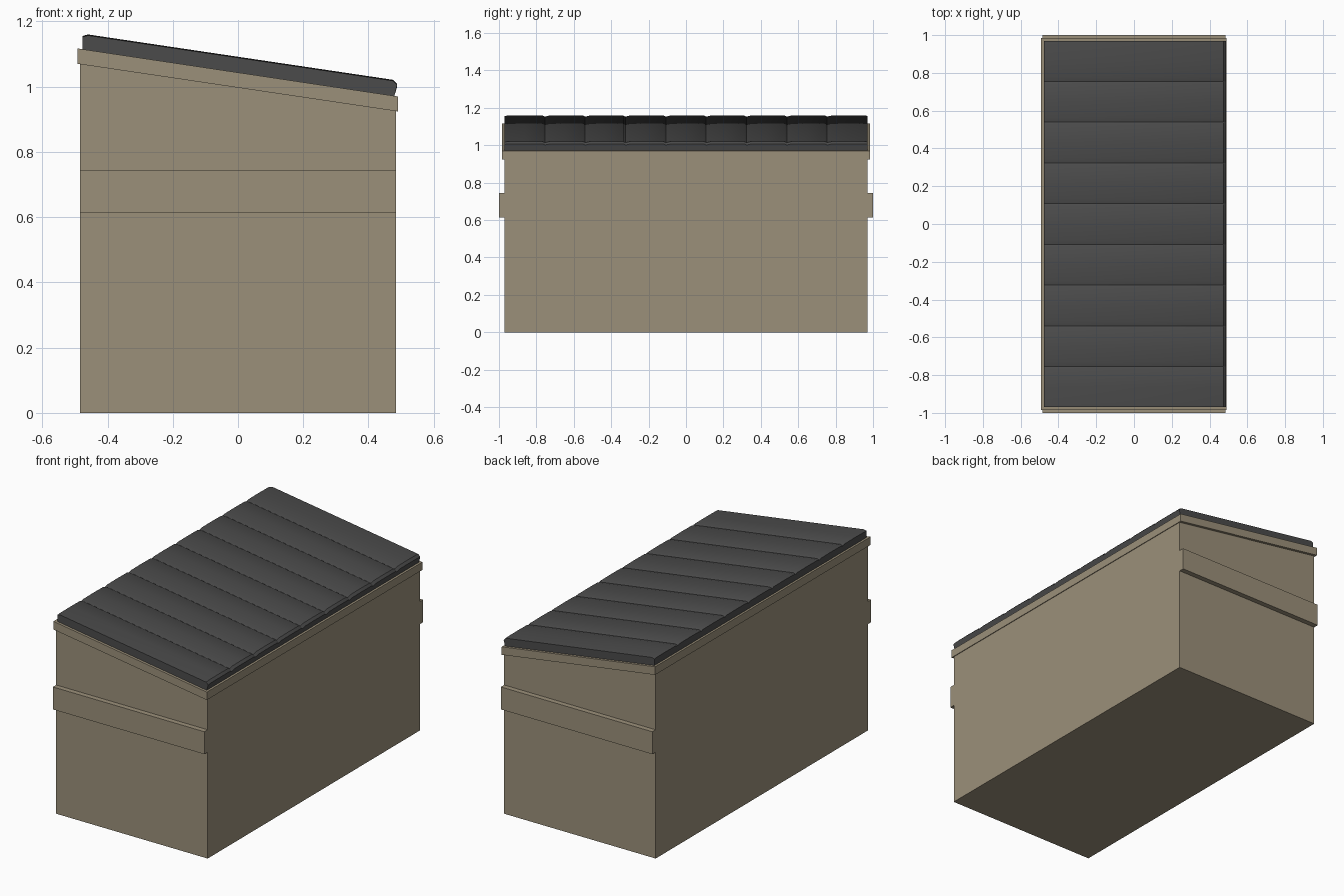
import bpy
import bmesh

cube = bpy.data.objects.get("Cube")
if cube:
    bpy.data.objects.remove(cube, do_unlink=True)


def make_material(name, color):
    mat = bpy.data.materials.new(name)
    mat.use_nodes = True
    mat.diffuse_color = (*color, 1)
    mat.node_tree.nodes["Principled BSDF"].inputs["Base Color"].default_value = (*color, 1)
    return mat


tan = make_material("tan metal", (0.33, 0.28, 0.195))
charcoal = make_material("charcoal lid", (0.07, 0.07, 0.07))


def loft(name, sections, mat, smooth=False):
    """Join (y, xz outline) sections into a closed solid."""
    bm = bmesh.new()
    rings = [[bm.verts.new((x, y, z)) for x, z in outline] for y, outline in sections]
    for a, b in zip(rings, rings[1:]):
        for i in range(len(a)):
            j = (i + 1) % len(a)
            bm.faces.new((a[i], a[j], b[j], b[i]))
    bm.faces.new(rings[0])
    bm.faces.new(rings[-1])
    bmesh.ops.recalc_face_normals(bm, faces=bm.faces)
    mesh = bpy.data.meshes.new(name)
    bm.to_mesh(mesh)
    bm.free()
    mesh.materials.append(mat)
    obj = bpy.data.objects.new(name, mesh)
    bpy.context.collection.objects.link(obj)
    if smooth:
        bpy.ops.object.select_all(action="DESELECT")
        obj.select_set(True)
        bpy.context.view_layer.objects.active = obj
        bpy.ops.object.shade_smooth_by_angle(angle=0.5)
    return obj


def prism(name, y0, y1, outline, mat):
    return loft(name, [(y0, outline), (y1, outline)], mat)


# Bin body with a sloping top
prism("body", -0.97, 0.97,
      [(-0.485, 0), (0.485, 0), (0.485, 0.94), (-0.485, 1.085)], tan)

# Lifting bands across both ends
for label, side in (("front", -1), ("back", 1)):
    prism(label + "_band", side * 0.96, side * 1.0,
          [(-0.485, 0.615), (0.485, 0.615), (0.485, 0.745), (-0.485, 0.745)], tan)

# Overhanging rim that follows the slope
prism("rim", -0.985, 0.985,
      [(-0.492, 1.07), (0.49, 0.924), (0.49, 0.97), (-0.492, 1.117)], tan)


# Lid of nine panels, dipping at each seam
def lid_outline(dip):
    return [(-0.477, 1.11), (0.478, 0.967), (0.488, 1.008 - dip),
            (0.475, 1.021 - dip), (-0.46, 1.16 - dip), (-0.477, 1.155 - dip)]


panels = 9
width = 1.94 / panels
sections = []
for i in range(panels):
    y = -0.97 + i * width
    sections += [(y, lid_outline(0.007 if i else 0.003)),
                 (y + 0.025, lid_outline(0.001)),
                 (y + width * 0.5, lid_outline(0)),
                 (y + width - 0.012, lid_outline(0.001))]
sections.append((0.97, lid_outline(0.003)))
loft("ribbed_lid", sections, charcoal, smooth=True)
